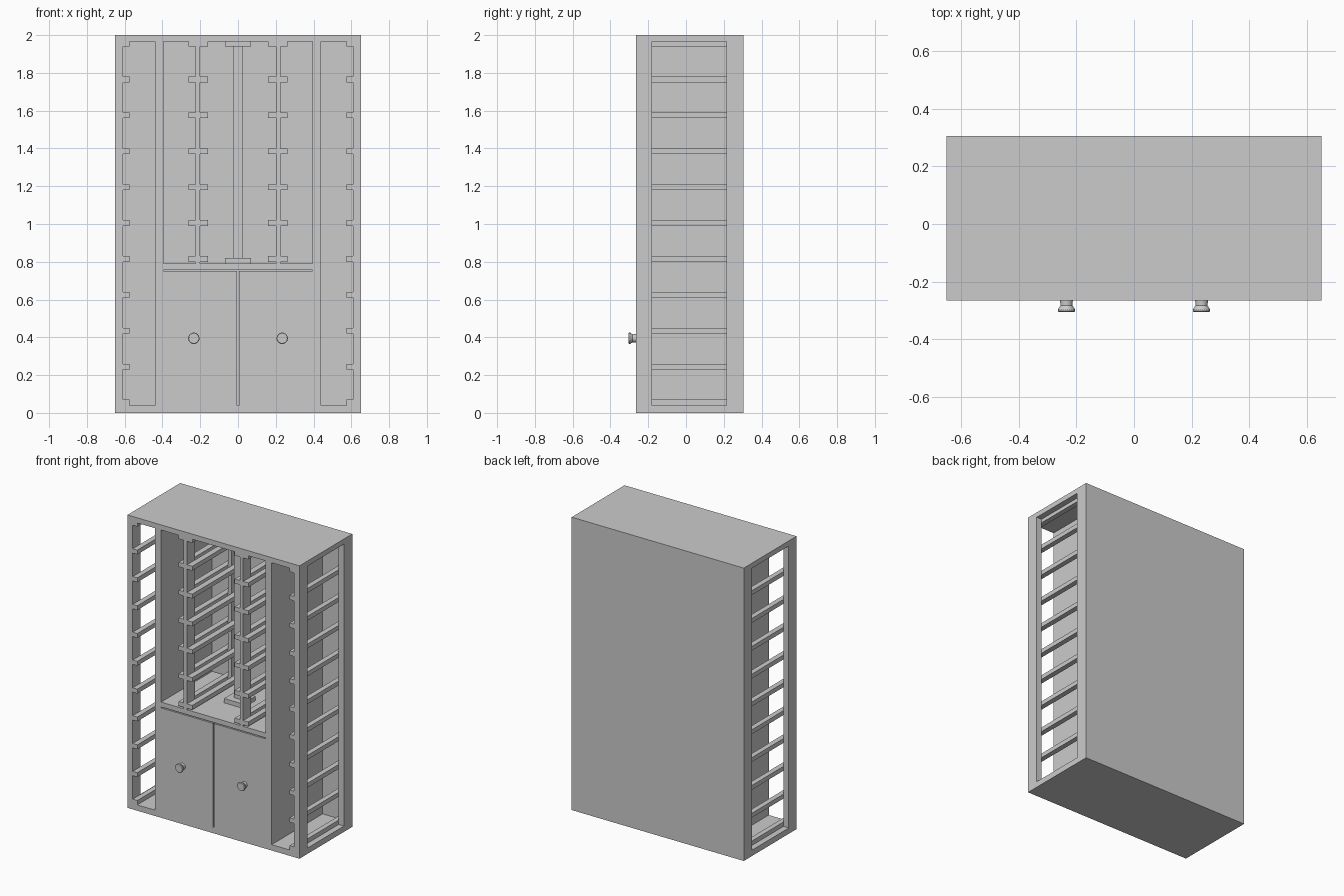
import bpy, bmesh
from math import cos, sin, pi

if "Cube" in bpy.data.objects:
    bpy.data.objects.remove(bpy.data.objects["Cube"])

FRONT, BACK, INNER = -0.265, 0.305, 0.285    # depth limits and inside of back
WIN0, WIN1 = -0.18, 0.215                    # side window depth range
FLOOR, SHELF, CEIL = 0.04, 0.79, 1.965


def finish(name, bm):
    bmesh.ops.recalc_face_normals(bm, faces=bm.faces)
    me = bpy.data.meshes.new(name)
    bm.to_mesh(me)
    bm.free()
    ob = bpy.data.objects.new(name, me)
    bpy.context.collection.objects.link(ob)
    return ob


def boxes(name, spans):
    """One object made of boxes given as (x0, x1, y0, y1, z0, z1)."""
    bm = bmesh.new()
    for x0, x1, y0, y1, z0, z1 in spans:
        vs = bmesh.ops.create_cube(bm, size=1)["verts"]
        for v in vs:
            v.co = (x1 if v.co.x > 0 else x0,
                    y1 if v.co.y > 0 else y0,
                    z1 if v.co.z > 0 else z0)
    return finish(name, bm)


def xspan(side, a, b):
    return tuple(sorted((side * a, side * b)))


def stiles(x, z0):
    """Front and rear uprights leaving an open window between them."""
    return [(*x, FRONT, WIN0, z0, CEIL), (*x, WIN1, INNER, z0, CEIL)]


def rungs(x, first):
    return [(*x, FRONT, INNER, FLOOR + 0.19 * i, min(FLOOR + 0.19 * i + 0.03, CEIL))
            for i in range(first, 11)]


# Carcass
boxes("top_panel", [(-0.65, 0.65, FRONT, BACK, CEIL, 2)])
boxes("bottom_panel", [(-0.65, 0.65, FRONT, BACK, 0, FLOOR)])
boxes("back_panel", [(-0.65, 0.65, INNER, BACK, FLOOR, CEIL)])
boxes("middle_shelf", [(-0.395, 0.395, FRONT, INNER, 0.757, SHELF)])

for side, tag in ((-1, "left"), (1, "right")):
    # Open outer side, inner partition and upper divider
    boxes(tag + "_side_frame", stiles(xspan(side, 0.61, 0.65), FLOOR))
    boxes(tag + "_partition", [(*xspan(side, 0.395, 0.44), FRONT, INNER, FLOOR, CEIL)])
    boxes(tag + "_divider_frame", stiles(xspan(side, 0.2, 0.225), SHELF))

    # Runner rails
    boxes(tag + "_side_rails", rungs(xspan(side, 0.575, 0.61), 0))
    boxes(tag + "_divider_rails", rungs(xspan(side, 0.225, 0.263), 4)
          + rungs(xspan(side, 0.16, 0.2), 4))

    # Cupboard door, with a small gap at the middle and top
    boxes(tag + "_door", [(*xspan(side, 0.004, 0.395), FRONT, FRONT + 0.03, FLOOR, 0.75)])

    # Turned door knob
    bm = bmesh.new()
    n = 24
    profile = [(0.022, -0.264), (0.021, -0.283), (0.03, -0.296), (0.03, -0.301), (0.027, -0.305)]
    rings = [[bm.verts.new((side * 0.234 + r * cos(2 * pi * k / n), y,
                            0.395 + r * sin(2 * pi * k / n))) for k in range(n)]
             for r, y in profile]
    for a, b in zip(rings, rings[1:]):
        for k in range(n):
            bm.faces.new((a[k], a[(k + 1) % n], b[(k + 1) % n], b[k]))
    bm.faces.new(rings[0])
    bm.faces.new(rings[-1])
    knob = finish(tag + "_door_knob", bm)
    bpy.ops.object.select_all(action="DESELECT")
    knob.select_set(True)
    bpy.context.view_layer.objects.active = knob
    bpy.ops.object.shade_smooth_by_angle()

# Central post with a plate at each end
boxes("centre_post", [(-0.025, 0.025, -0.005, 0.045, SHELF + 0.03, CEIL - 0.025)])
boxes("centre_post_plates", [(-0.07, 0.07, -0.05, 0.09, SHELF, SHELF + 0.03),
                             (-0.07, 0.07, -0.05, 0.09, CEIL - 0.025, CEIL)])
